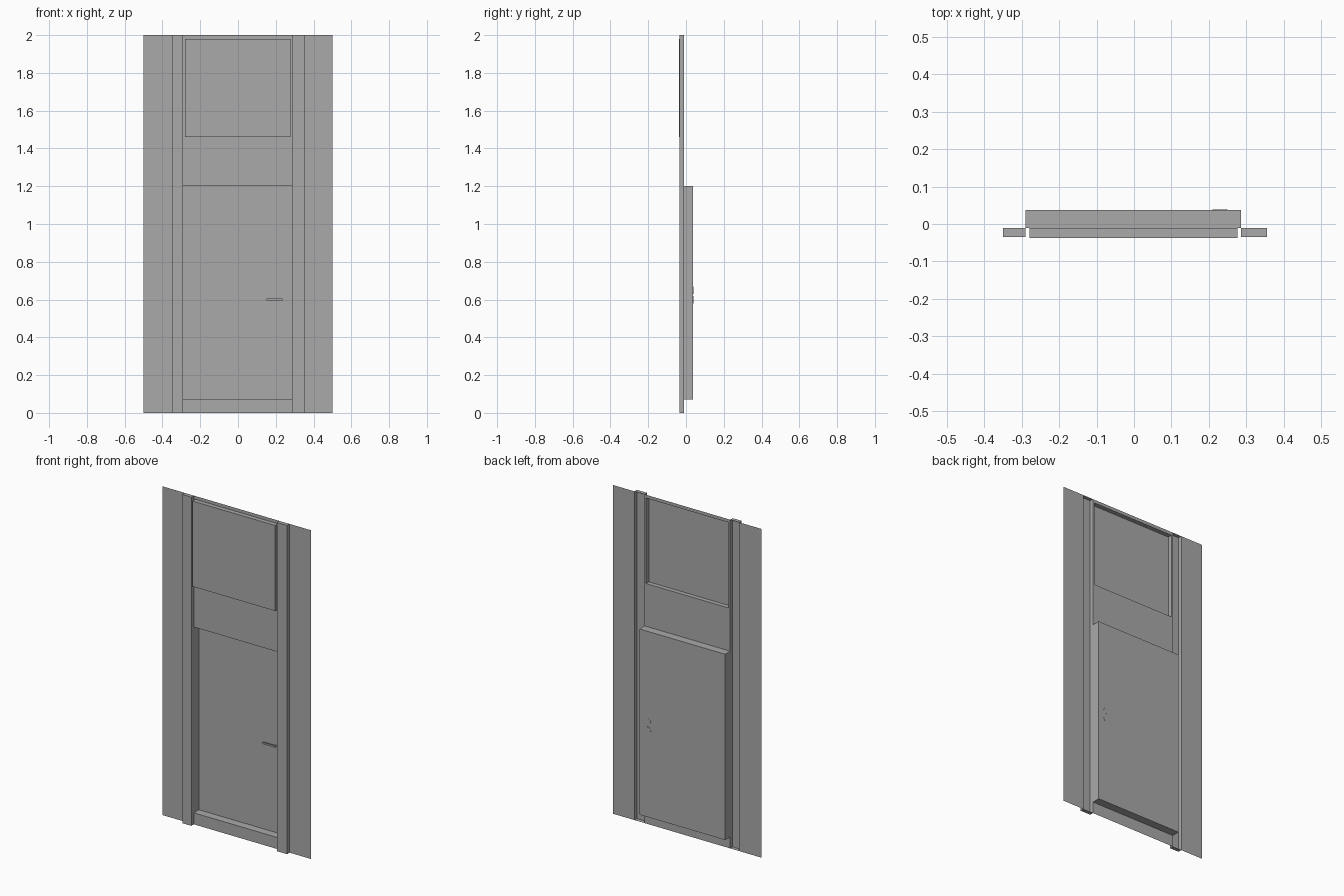
import bpy, bmesh, math
from mathutils import Matrix

cube = bpy.data.objects.get("Cube")
if cube:
    bpy.data.objects.remove(cube, do_unlink=True)

grey = bpy.data.materials.new("plain grey")
grey.use_nodes = True
colour = (0.4, 0.4, 0.4, 1)
grey.diffuse_color = colour
grey.node_tree.nodes["Principled BSDF"].inputs["Base Color"].default_value = colour

SHEET, POST, WINDOW, DOOR = -0.011, -0.035, -0.038, 0.038   # depths (y)
HEIGHT = 2.0


def finish(name, bm):
    mesh = bpy.data.meshes.new(name)
    bm.to_mesh(mesh)
    bm.free()
    mesh.materials.append(grey)
    obj = bpy.data.objects.new(name, mesh)
    bpy.context.collection.objects.link(obj)
    return obj


def rect(bm, x0, x1, z0, z1, y=SHEET):
    """Upright rectangle facing the front."""
    corners = [(x0, z0), (x1, z0), (x1, z1), (x0, z1)]
    return bm.faces.new([bm.verts.new((x, y, z)) for x, z in corners])


def sheet(name, *rects):
    bm = bmesh.new()
    for r in rects:
        rect(bm, *r)
    bmesh.ops.remove_doubles(bm, verts=bm.verts, dist=0.0001)
    return finish(name, bm)


def pressed(name, x0, x1, z0, z1, depth):
    """Open-backed tray pressed out of the sheet to the given depth."""
    bm = bmesh.new()
    face = rect(bm, x0, x1, z0, z1)
    out = bmesh.ops.extrude_face_region(bm, geom=[face])
    verts = [g for g in out["geom"] if isinstance(g, bmesh.types.BMVert)]
    bmesh.ops.translate(bm, verts=verts, vec=(0, depth - SHEET, 0))
    if face.is_valid:
        bmesh.ops.delete(bm, geom=[face], context="FACES_ONLY")
    return finish(name, bm)


def box(name, x0, x1, y0, y1, z0, z1):
    bm = bmesh.new()
    bmesh.ops.create_cube(bm, size=1)
    bmesh.ops.scale(bm, verts=bm.verts, vec=(x1 - x0, y1 - y0, z1 - z0))
    bmesh.ops.translate(bm, verts=bm.verts,
                        vec=((x0 + x1) / 2, (y0 + y1) / 2, (z0 + z1) / 2))
    return finish(name, bm)


def disc(name, x, y, z, radius, depth):
    bm = bmesh.new()
    bmesh.ops.create_cone(bm, cap_ends=True, segments=16, radius1=radius, radius2=radius,
                          depth=depth, matrix=Matrix.Translation((x, y, z))
                          @ Matrix.Rotation(math.pi / 2, 4, "X"))
    return finish(name, bm)


# Main positions across and up
L_OUT, L_IN, R_IN, R_OUT = -0.35, -0.29, 0.286, 0.355
W_L, W_R, W_LOW, W_HIGH = -0.28, 0.277, 1.46, 1.98
D_LOW, D_HIGH = 0.07, 1.2

# Flat wall strips
sheet("right_wall_strip", (-0.5, L_OUT, 0, HEIGHT))
sheet("left_wall_strip", (R_OUT, 0.5, 0, HEIGHT))

# Rails and window surround
sheet("bottom_rail", (L_IN, R_IN, 0, D_LOW))
sheet("middle_rail", (L_IN, R_IN, D_HIGH, W_LOW))
sheet("window_surround",
      (L_IN, R_IN, W_HIGH, HEIGHT),
      (L_IN, W_L, W_LOW, W_HIGH),
      (W_R, R_IN, W_LOW, W_HIGH))

# Posts, window and door pressed out of the sheet
pressed("right_post", L_OUT, L_IN, 0, HEIGHT, POST)
pressed("left_post", R_IN, R_OUT, 0, HEIGHT, POST)
pressed("upper_window", W_L, W_R, W_LOW, W_HIGH, WINDOW)
pressed("door_leaf", L_IN, R_IN, D_LOW, D_HIGH, DOOR)

# Door handle and lock plates
disc("handle_plate", 0.23, DOOR, 0.6, 0.02, 0.002)
disc("lock_plate", 0.23, DOOR, 0.65, 0.02, 0.002)
disc("handle_stem", 0.23, 0.032, 0.6, 0.005, 0.012)
box("handle_lever", 0.15, 0.235, 0.02, 0.028, 0.595, 0.605)
